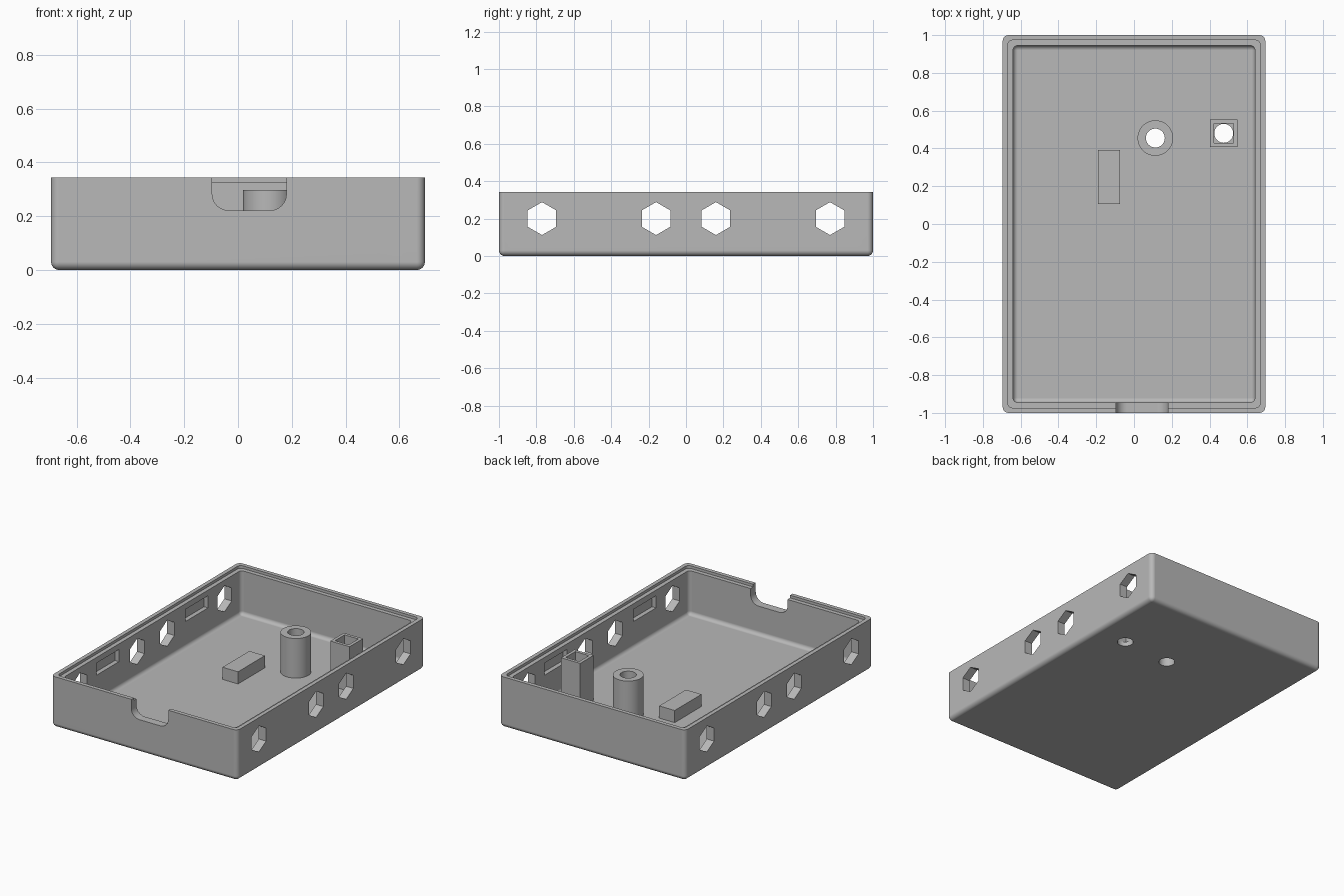
import bpy
import bmesh
from math import radians
from mathutils import Matrix

old = bpy.data.objects.get("Cube")
if old:
    bpy.data.objects.remove(old, do_unlink=True)

grey = bpy.data.materials.new("plain grey")
grey.use_nodes = True
COLOR = (0.48, 0.48, 0.48, 1)
grey.diffuse_color = COLOR
grey.node_tree.nodes["Principled BSDF"].inputs["Base Color"].default_value = COLOR


def finish(name, bm):
    mesh = bpy.data.meshes.new(name)
    bmesh.ops.recalc_face_normals(bm, faces=bm.faces)
    bm.to_mesh(mesh)
    bm.free()
    mesh.materials.append(grey)
    ob = bpy.data.objects.new(name, mesh)
    bpy.context.collection.objects.link(ob)
    return ob


def is_upright(a, b):
    return abs(a.z - b.z) > 0.01


def box(name, lo, hi, radius=0, rounded=None):
    """Box between two corners; edges chosen by rounded(a, b) get a fillet."""
    bm = bmesh.new()
    bmesh.ops.create_cube(bm, size=1)
    for v in bm.verts:
        v.co = [lo[i] if v.co[i] < 0 else hi[i] for i in range(3)]
    if radius:
        edges = [e for e in bm.edges if rounded(*[v.co for v in e.verts])]
        bmesh.ops.bevel(bm, geom=edges, offset=radius, segments=6,
                        profile=0.5, affect='EDGES')
    return finish(name, bm)


def tray(name, x, y, z0, z1, radius):
    """Box with filleted upright and bottom edges."""
    return box(name, (-x, -y, z0), (x, y, z1), radius,
               lambda a, b: is_upright(a, b) or max(a.z, b.z) < z0 + 0.01)


def cylinder(name, center, radius, z0, z1, sides=48):
    bm = bmesh.new()
    bmesh.ops.create_cone(bm, cap_ends=True, segments=sides, radius1=radius,
                          radius2=radius, depth=z1 - z0,
                          matrix=Matrix.Translation((*center, (z0 + z1) / 2)))
    return finish(name, bm)


def activate(ob):
    bpy.ops.object.select_all(action='DESELECT')
    bpy.context.view_layer.objects.active = ob
    ob.select_set(True)


def cut(ob, *cutters):
    activate(ob)
    for c in cutters:
        m = ob.modifiers.new("cut", 'BOOLEAN')
        m.operation = 'DIFFERENCE'
        m.solver = 'EXACT'
        m.object = c
        bpy.ops.object.modifier_apply(modifier=m.name)
        bpy.data.objects.remove(c, do_unlink=True)


def smooth(ob):
    activate(ob)
    bpy.ops.object.shade_smooth_by_angle(angle=radians(30))
    m = ob.modifiers.new("flat normals", 'WEIGHTED_NORMAL')
    m.keep_sharp = True


HEIGHT, FLOOR, ABOVE = 0.343, 0.03, 0.5
PEG, POST = (0.113, 0.455), (0.475, 0.48)

# Open case with hollow interior and stepped rim
case = tray("case", 0.695, 1, 0, HEIGHT, 0.03)
cut(case, tray("cavity", 0.64, 0.945, FLOOR, ABOVE, 0.025))
cut(case, box("rim_step", (-0.668, -0.973, 0.325), (0.668, 0.973, ABOVE),
              0.025, is_upright))

# Cable notch in the front wall
cut(case, box("notch", (-0.096, -1.1, 0.222), (0.18, -0.9, ABOVE), 0.06,
              lambda a, b: abs(a.y - b.y) > 0.1 and a.z < 0.3))

# Hexagonal holes through both long walls
for y in (-0.77, -0.16, 0.16, 0.77):
    hexagon = cylinder("hexagon", (0, 0), 0.088, -1, 1, 6)
    hexagon.data.transform(Matrix(((0, 0, 1, 0), (1, 0, 0, y),
                                   (0, 1, 0, 0.2), (0, 0, 0, 1))))
    cut(case, hexagon)

# Blind clip slots inside the long walls, running through neither wall
for y in (-0.475, 0.475):
    cut(case, box("slots", (-0.67, y - 0.12, 0.205), (0.67, y + 0.12, 0.287)))

# Round holes in the floor
for spot in (PEG, POST):
    cut(case, cylinder("floor_hole", spot, 0.05, -0.1, 0.1))
smooth(case)

# Round hollow peg
peg = cylinder("round_peg", PEG, 0.094, FLOOR, 0.297)
cut(peg, cylinder("peg_bore", PEG, 0.05, -0.1, ABOVE))
smooth(peg)


# Square hollow post
def square(name, half, z0, z1):
    x, y = POST
    return box(name, (x - half, y - half, z0), (x + half, y + half, z1))


post = square("square_post", 0.072, FLOOR, 0.332)
cut(post, square("post_bore", 0.051, -0.1, ABOVE))

# Solid support block
box("support_block", (-0.19, 0.106, FLOOR - 0.01), (-0.074, 0.392, 0.112))
